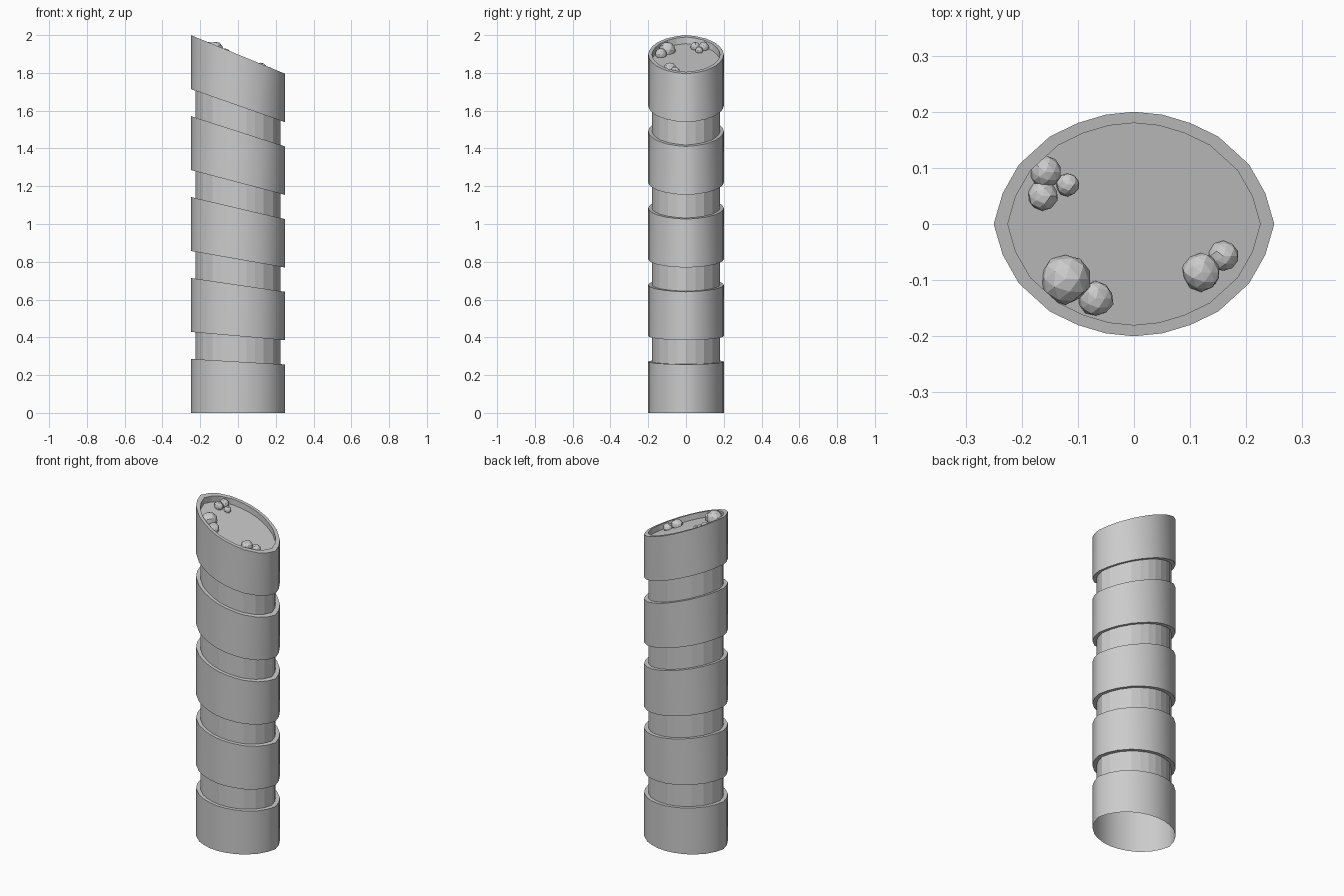
import bpy, bmesh, math, random
from mathutils import Vector

if "Cube" in bpy.data.objects:
    bpy.data.objects.remove(bpy.data.objects["Cube"])

random.seed(4)

# Pointed-oval cross-section, one quarter mirrored to a full loop
quarter = [(0.25, 0), (0.234, 0.055), (0.205, 0.106), (0.15, 0.156),
           (0.1, 0.18), (0.05, 0.195), (0, 0.2)]
half = quarter + [(-x, y) for x, y in reversed(quarter[:-1])]
outline = half + [(x, -y) for x, y in reversed(half[1:-1])]


def top_z(x):
    """Height of the slanted top plane."""
    return 2.0 - 0.41 * (x + 0.25)


def finish(bm, name):
    mesh = bpy.data.meshes.new(name)
    bm.to_mesh(mesh)
    bm.free()
    obj = bpy.data.objects.new(name, mesh)
    bpy.context.collection.objects.link(obj)
    return obj


# Tower: wide bands alternating with a narrow core, slant growing with height
bm = bmesh.new()


def ring(scale, t, drop=0.0):
    return [bm.verts.new((x * scale, y * scale, top_z(x * scale) * t / 14 - drop))
            for x, y in outline]


def bridge(a, b, smooth):
    n = len(a)
    for i in range(n):
        j = (i + 1) % n
        f = bm.faces.new((a[i], a[j], b[j], b[i]))
        f.smooth = smooth


current = ring(1, 0)
for k in range(5):
    upper = ring(1, 3 * k + 2)
    bridge(current, upper, True)
    inner = ring(0.9, 3 * k + 2)
    bridge(upper, inner, False)
    if k < 4:
        core_top = ring(0.9, 3 * k + 3)
        bridge(inner, core_top, False)
        current = ring(1, 3 * k + 3)
        bridge(core_top, current, False)

# Recessed slanted floor inside the top rim
floor = ring(0.9, 14, 0.035)
bridge(inner, floor, False)
bm.faces.new(floor)

# Keep ledges and the two pointed corners crisp
for e in bm.edges:
    if len(e.link_faces) == 2 and e.calc_face_angle(0) > math.radians(28):
        e.smooth = False
finish(bm, "tower")

# Rough pebbles resting in the top recess: x, y, radius
pebbles = [(-0.122, -0.098, 0.045), (-0.068, -0.133, 0.032),
           (0.120, -0.086, 0.035), (0.159, -0.057, 0.027),
           (-0.163, 0.050, 0.027), (-0.157, 0.093, 0.029),
           (-0.118, 0.070, 0.021)]
for i, (x, y, r) in enumerate(pebbles):
    bm = bmesh.new()
    bmesh.ops.create_icosphere(bm, subdivisions=2, radius=r)
    for v in bm.verts:
        v.co *= random.uniform(0.94, 1.04)
        v.co += Vector((x, y, top_z(x) - 0.027))
    finish(bm, f"pebble_{i + 1}")
